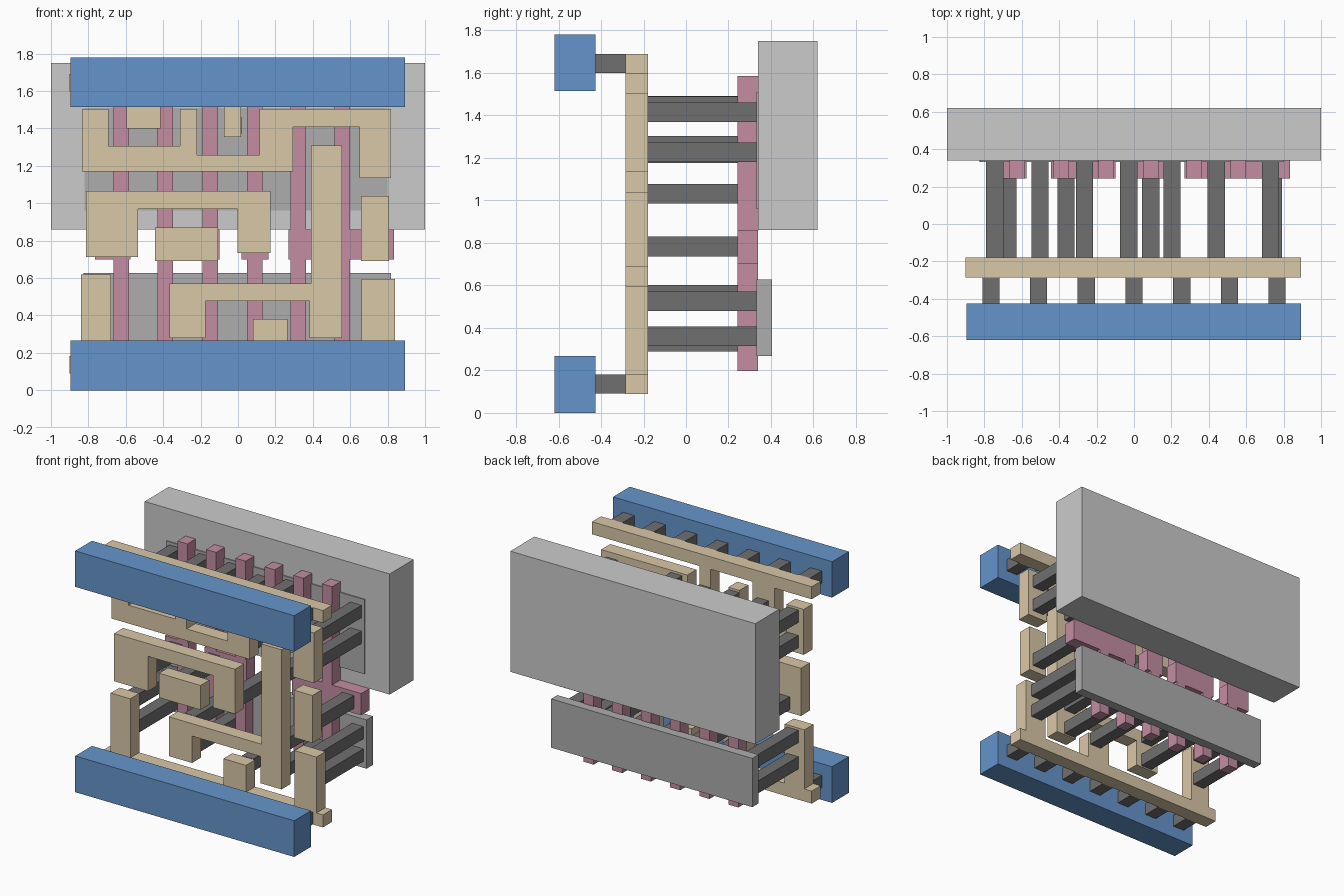
import bpy, bmesh


def material(name, rgb):
    m = bpy.data.materials.new(name)
    m.diffuse_color = (*rgb, 1)
    return m


BLUE = material("blue", (0.13, 0.30, 0.60))
TAN = material("tan", (0.70, 0.58, 0.39))
PINK = material("pink", (0.55, 0.27, 0.36))
DARK = material("dark_grey", (0.16, 0.16, 0.16))
LIGHT = material("light_grey", (0.42, 0.42, 0.42))


def plate(name, outline, y0, y1, mat=None):
    """Extrude a front-view (x, z) outline from y0 back to y1."""
    bm = bmesh.new()
    face = bm.faces.new([bm.verts.new((x, y0, z)) for x, z in outline])
    new = bmesh.ops.extrude_face_region(bm, geom=[face])["geom"]
    bmesh.ops.translate(bm, vec=(0, y1 - y0, 0),
                        verts=[v for v in new if isinstance(v, bmesh.types.BMVert)])
    bmesh.ops.recalc_face_normals(bm, faces=bm.faces)
    me = bpy.data.meshes.new(name)
    bm.to_mesh(me)
    bm.free()
    if mat:
        me.materials.append(mat)
    ob = bpy.data.objects.new(name, me)
    bpy.context.collection.objects.link(ob)
    return ob


def box(name, x0, x1, z0, z1, y0, y1, mat=None):
    return plate(name, [(x0, z0), (x1, z0), (x1, z1), (x0, z1)], y0, y1, mat)


# Layer depths
RAIL_Y = (-0.62, -0.425)
METAL_Y = (-0.285, -0.18)
GATE_Y = (0.243, 0.34)

# Back well and the two diffusion slabs
box("well", -1, 1, 0.86, 1.75, 0.34, 0.62)
box("upper_diffusion", -0.82, 0.80, 0.96, 1.51, 0.332, 0.345, LIGHT)
box("lower_diffusion", -0.825, 0.817, 0.267, 0.627, 0.332, 0.405, LIGHT)

# Front power rails and the short posts tying them to the metal layer
box("lower_rail", -0.895, 0.893, 0, 0.267, *RAIL_Y, BLUE)
box("upper_rail", -0.895, 0.893, 1.515, 1.78, *RAIL_Y, BLUE)
for i in range(7):
    x = -0.765 + i * 0.255
    for side, z in (("lower", 0.091), ("upper", 1.599)):
        box(f"{side}_rail_post", x - 0.046, x + 0.046, z, z + 0.09,
            RAIL_Y[1], METAL_Y[0], DARK)

# Metal rails with their tabs
plate("lower_metal_rail",
      [(-0.9, 0.09), (0.893, 0.09), (0.893, 0.182), (0.84, 0.182), (0.84, 0.595),
       (0.66, 0.595), (0.66, 0.182), (0.265, 0.182), (0.265, 0.38), (0.08, 0.38),
       (0.08, 0.182), (-0.68, 0.182), (-0.68, 0.618), (-0.84, 0.618),
       (-0.84, 0.182), (-0.9, 0.182)], *METAL_Y, TAN)
plate("upper_metal_rail",
      [(-0.9, 1.69), (-0.9, 1.598), (-0.595, 1.598), (-0.595, 1.4), (-0.415, 1.4),
       (-0.415, 1.598), (-0.075, 1.598), (-0.075, 1.355), (0.017, 1.355),
       (0.017, 1.598), (0.893, 1.598), (0.893, 1.69)], *METAL_Y, TAN)

# Metal traces
plate("upper_trace",
      [(-0.835, 1.17), (0.295, 1.17), (0.295, 1.408), (0.65, 1.408), (0.65, 1.135),
       (0.818, 1.135), (0.818, 1.505), (0.115, 1.505), (0.115, 1.257),
       (-0.22, 1.257), (-0.22, 1.505), (-0.31, 1.505), (-0.31, 1.305),
       (-0.693, 1.305), (-0.693, 1.505), (-0.835, 1.505)], *METAL_Y, TAN)
plate("middle_trace",
      [(-0.812, 0.713), (-0.535, 0.713), (-0.535, 0.97), (-0.003, 0.97),
       (-0.003, 0.735), (0.175, 0.735), (0.175, 1.065), (-0.812, 1.065)],
      *METAL_Y, TAN)
plate("output_trace",
      [(-0.365, 0.28), (-0.175, 0.28), (-0.175, 0.478), (0.383, 0.478),
       (0.383, 0.28), (0.555, 0.28), (0.555, 1.31), (0.39, 1.31), (0.39, 0.57),
       (-0.365, 0.57)], *METAL_Y, TAN)
box("left_pad", -0.445, -0.107, 0.69, 0.87, *METAL_Y, TAN)
box("right_pad", 0.657, 0.807, 0.69, 1.04, *METAL_Y, TAN)


# Gate strips with crossbars and side tabs
def gate(name, xs, left, right):
    pts = [(left, 0.70)]
    for x in xs:
        pts += [(x, 0.70), (x, 0.197), (x + 0.082, 0.197), (x + 0.082, 0.70)]
    pts += [(right, 0.70), (right, 0.86)]
    for x in reversed(xs):
        pts += [(x + 0.082, 0.86), (x + 0.082, 1.585), (x, 1.585), (x, 0.86)]
    pts.append((left, 0.86))
    # drop repeats where a tab ends flush with a strip
    clean = [p for i, p in enumerate(pts) if p != pts[i - 1]]
    plate(name, clean, *GATE_Y, PINK)


gate("gate_a", [-0.665], -0.765, -0.575)
gate("gate_b", [-0.43, -0.19], -0.445, -0.1)
gate("gate_c", [0.048], 0.02, 0.163)
gate("gate_d", [0.282, 0.516], 0.27, 0.835)

# Contact posts from the metal to the diffusion slabs: (x centre, z bottoms)
contacts = [
    (-0.745, (0.315, 0.51, 1.21, 1.397)),
    (-0.502, (1.40,)),
    (-0.265, (0.29, 0.48, 1.397)),
    (-0.028, (1.37,)),
    (0.203, (0.29, 1.175, 1.397)),
    (0.44, (0.29, 0.48, 0.985, 1.21)),
    (0.73, (1.18, 1.37)),
    (0.745, (0.315, 0.48)),
]
for x, zs in contacts:
    for z in zs:
        box("contact_post", x - 0.046, x + 0.046, z, z + 0.092,
            METAL_Y[1], 0.333, DARK)

# Contact posts from the metal to the gates
for x in (-0.675, -0.363, 0.09, 0.73):
    box("gate_post", x - 0.046, x + 0.046, 0.735, 0.83, METAL_Y[1], GATE_Y[0], DARK)
